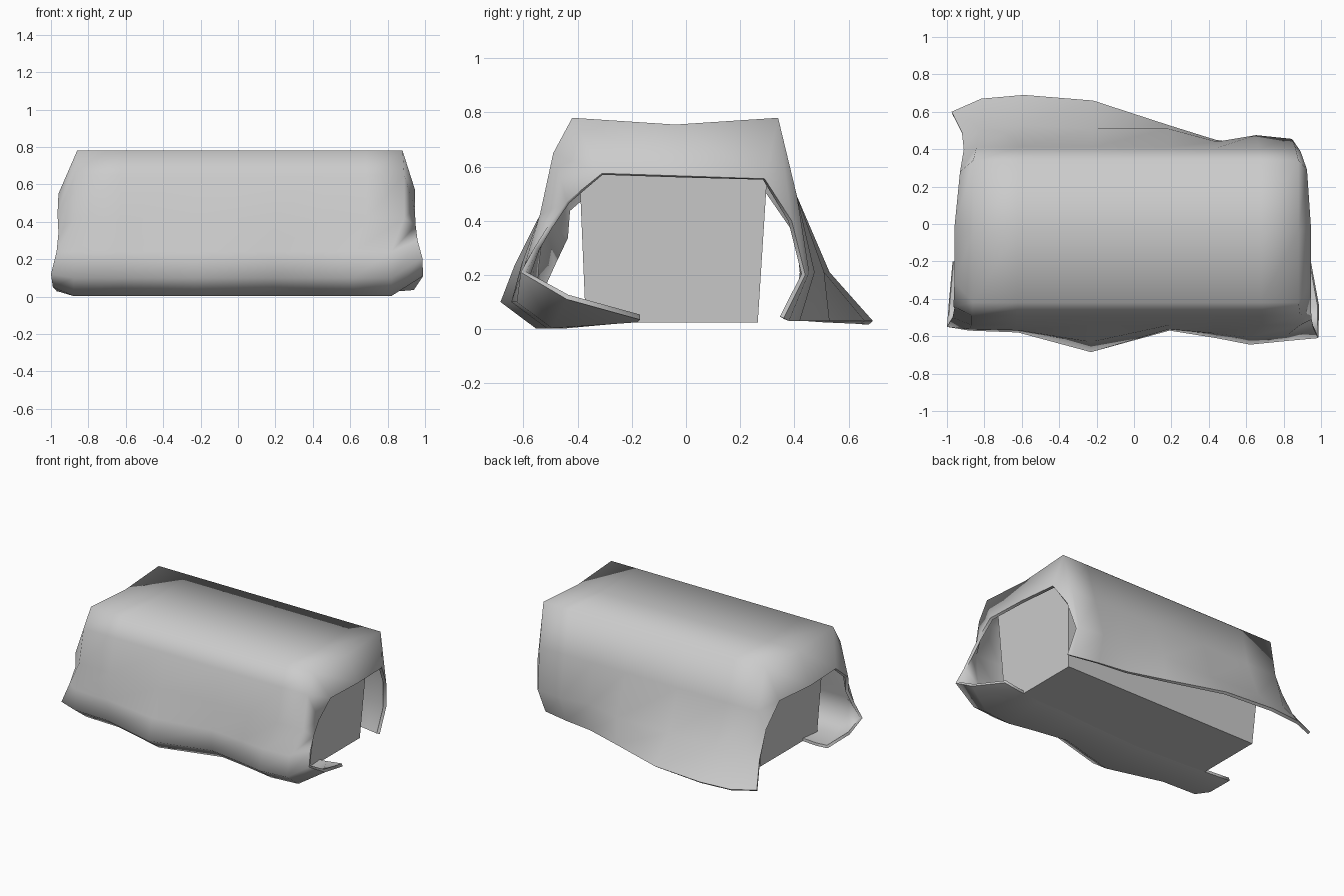
import bpy, bmesh, math


def mesh_object(name, bm):
    me = bpy.data.meshes.new(name)
    bm.to_mesh(me)
    bm.free()
    ob = bpy.data.objects.new(name, me)
    bpy.context.collection.objects.link(ob)
    return ob


# Crate: box slightly narrower at its base
bm = bmesh.new()
bmesh.ops.create_cube(bm, size=1)
for v in bm.verts:
    top = v.co.z > 0
    y = (0.31 if top else 0.265) if v.co.y > 0 else (-0.40 if top else -0.37)
    v.co = (math.copysign(0.81 if top else 0.77, v.co.x), y, 0.73 if top else 0.025)
mesh_object("crate", bm)


# Draped cover: cross-sections from the tucked front hem, over the top, to the back hem
def section(x, low_x, hem, fold, back_mid, back_hem):
    return [(low_x, hem, 0.025), (low_x, fold + 0.13, 0.003), (low_x, fold, 0.10),
            (low_x, fold * 0.6 - 0.22, 0.24), (x * 1.01, -0.54, 0.42),
            (x * 1.01, -0.49, 0.65), (x, -0.42, 0.78), (x, -0.04, 0.755), (x, 0.34, 0.78),
            (x * 0.98, 0.41, 0.49), (x * 0.96, back_mid, 0.21), (x * 0.95, back_hem, 0.03)]


left_end = [(-0.97, -0.20, 0.03), (-0.99, -0.42, 0.05), (-1.0, -0.55, 0.12),
            (-0.97, -0.50, 0.24), (-0.96, -0.45, 0.34), (-0.965, -0.44, 0.44),
            (-0.96, -0.31, 0.55), (-0.96, -0.02, 0.54), (-0.93, 0.28, 0.54),
            (-0.91, 0.40, 0.38), (-0.92, 0.49, 0.2), (-0.975, 0.60, 0.04)]
right_end = [(0.94, -0.17, 0.035), (0.99, -0.44, 0.11), (0.985, -0.61, 0.21),
             (0.96, -0.56, 0.30), (0.95, -0.51, 0.38), (0.945, -0.44, 0.47),
             (0.945, -0.31, 0.575), (0.945, 0.0, 0.565), (0.925, 0.29, 0.555),
             (0.89, 0.39, 0.40), (0.855, 0.44, 0.20), (0.86, 0.36, 0.04)]
middle = [(-0.86, -0.88, -0.20, -0.57, 0.51, 0.67), (-0.62, -0.62, -0.22, -0.58, 0.53, 0.69),
          (-0.23, -0.23, -0.24, -0.685, 0.51, 0.66), (0.19, 0.19, -0.22, -0.57, 0.51, 0.53),
          (0.46, 0.44, -0.20, -0.61, 0.44, 0.45), (0.68, 0.62, -0.20, -0.645, 0.475, 0.42),
          (0.88, 0.82, -0.18, -0.625, 0.455, 0.38)]
rows = [left_end] + [section(*m) for m in middle] + [right_end]

bm = bmesh.new()
grid = [[bm.verts.new(p) for p in row] for row in rows]
for a, b in zip(grid, grid[1:]):
    for j in range(len(a) - 1):
        bm.faces.new((a[j], b[j], b[j + 1], a[j + 1]))
bmesh.ops.recalc_face_normals(bm, faces=bm.faces[:])
# make the top of the cover face up
if sum(f.normal.z for f in bm.faces if f.calc_center_median().z > 0.7) < 0:
    bmesh.ops.reverse_faces(bm, faces=bm.faces[:])
cover = mesh_object("draped_cover", bm)

# Cloth thickness and smooth shading
solid = cover.modifiers.new("cloth_thickness", 'SOLIDIFY')
solid.thickness = 0.02
solid.offset = -1
bpy.context.view_layer.objects.active = cover
cover.select_set(True)
bpy.ops.object.modifier_apply(modifier=solid.name)
bpy.ops.object.shade_smooth_by_angle(angle=math.radians(84))
